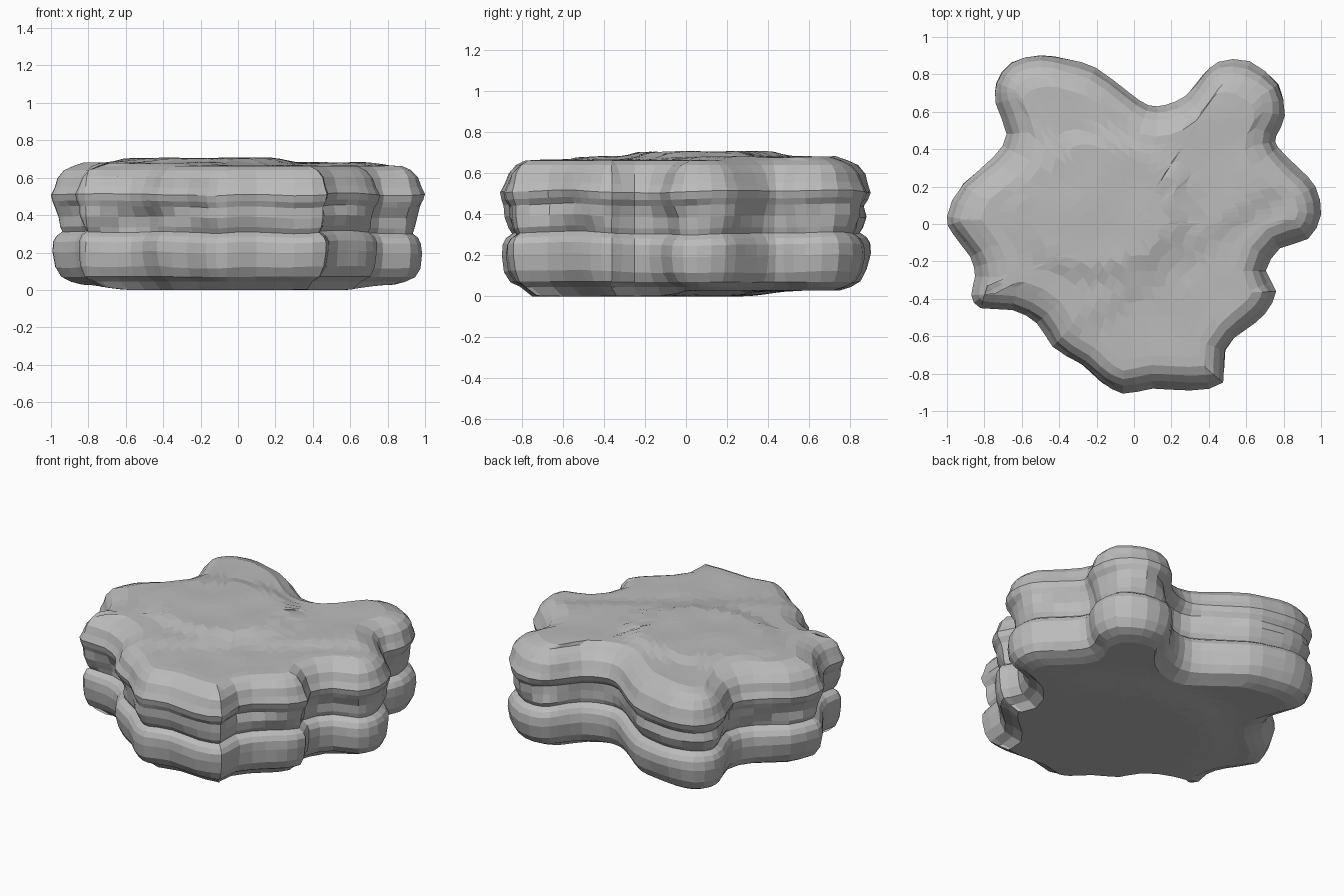
import bpy
import bmesh
from mathutils import Vector, noise

cube = bpy.data.objects.get("Cube")
if cube:
    bpy.data.objects.remove(cube, do_unlink=True)

# Lobed plan outline, counter-clockwise from the left side
OUTLINE = [(1, .05), (.97, .2), (.88, .3), (.77, .41), (.76, .47), (.81, .58),
           (.78, .75), (.62, .87), (.45, .87), (.36, .8), (.27, .69), (.17, .64),
           (.08, .64), (-.02, .71), (-.2, .84), (-.35, .89), (-.5, .91),
           (-.66, .87), (-.75, .76), (-.75, .64), (-.69, .48), (-.75, .36),
           (-.92, .22), (-1, .04), (-.97, -.05), (-.88, -.18), (-.85, -.28),
           (-.87, -.38), (-.82, -.45), (-.65, -.46), (-.52, -.53), (-.44, -.66),
           (-.28, -.76), (-.18, -.86), (-.06, -.91), (.1, -.88), (.3, -.89),
           (.48, -.85), (.5, -.68), (.6, -.57), (.7, -.48), (.76, -.36),
           (.71, -.25), (.78, -.13), (.93, -.08)]

# Wall profile: height, inset, roughness
WALL = [(.045, .1, .01), (.07, .05, .015), (.12, .022, .015), (.2, .008, .015),
        (.255, .012, .015), (.285, .03, .01), (.308, .062, .01), (.335, .045, .03),
        (.39, .025, .06), (.445, .02, .055), (.475, .008, .03), (.51, 0, .025),
        (.55, .02, .02), (.6, .035, .02), (.64, .07, .02), (.662, .12, .015)]
CAP = [.93, .84, .74, .64, .54, .44, .33, .22, .11]


def smooth(t):
    t = min(max(t, 0), 1)
    return t * t * (3 - 2 * t)


def subdivide(points):
    """Double a closed outline with a smooth spline."""
    pts = [Vector((x, y, 0)) for x, y in points]
    n = len(pts)
    out = []
    for i, p in enumerate(pts):
        q = pts[(i + 1) % n]
        out += [p, (p + q) * .5625 - (pts[i - 1] + pts[(i + 2) % n]) * .0625]
    return out


def top_height(p):
    """Two low terraces on the upper face."""
    terrace = smooth((.817 * p.y - .577 * p.x + .36) / .12)
    edge = Vector(((p.x + .19) / .47, (p.y - .1) / .38)).length
    plateau = smooth((1.1 - edge) / .25)
    return .664 + .016 * terrace + .024 * plateau + .008 * noise.noise(p * 4)


def bottom_height(p):
    """Shallow belly under the stone."""
    belly = smooth((1.15 - Vector((p.x / .75, (p.y + .25) / .7)).length) / .4)
    return .028 * (1 - belly)


ring = subdivide(OUTLINE)
count = len(ring)
normals = []
for i in range(count):
    t = ring[(i + 1) % count] - ring[i - 1]
    normals.append(Vector((t.y, -t.x, 0)).normalized())

bm = bmesh.new()


def add_ring(points):
    return [bm.verts.new(p) for p in points]


def bridge(lower, upper):
    for i in range(count):
        j = (i + 1) % count
        bm.faces.new((lower[i], lower[j], upper[j], upper[i]))


# Walls: two stacked bulging layers with a worn seam
walls = []
for z, inset, rough in WALL:
    pts = []
    for p, n in zip(ring, normals):
        s = Vector((p.x * 3.5, p.y * 3.5, z * 7))
        q = p - n * (inset + rough * max(0, noise.noise(s) + .15))
        wave = noise.noise(Vector((p.x * 3, p.y * 3, z * 2 + 9)))
        q.z = z + .018 * wave * smooth(min(z - .04, .66 - z) / .1)
        pts.append(q)
    walls.append(pts)
rings = [add_ring(pts) for pts in walls]
for a, b in zip(rings, rings[1:]):
    bridge(a, b)


# Upper and lower faces
def cap(start, base, height, flip):
    last = start
    for s in CAP:
        pts = [Vector((p.x * s, p.y * s, 0)) for p in base]
        for p in pts:
            p.z = height(p)
        new = add_ring(pts)
        bridge(*((new, last) if flip else (last, new)))
        last = new
    middle = Vector((0, 0, 0))
    middle.z = height(middle)
    centre = bm.verts.new(middle)
    for i in range(count):
        j = (i + 1) % count
        a, b = (last[j], last[i]) if flip else (last[i], last[j])
        bm.faces.new((a, b, centre))


cap(rings[-1], walls[-1], top_height, False)
cap(rings[0], walls[0], bottom_height, True)

bmesh.ops.recalc_face_normals(bm, faces=bm.faces[:])
mesh = bpy.data.meshes.new("layered_rock")
bm.to_mesh(mesh)
bm.free()
rock = bpy.data.objects.new("layered_rock", mesh)
bpy.context.collection.objects.link(rock)

# Plain stone colour
stone = bpy.data.materials.new("grey_stone")
stone.use_nodes = True
colour = (.5, .5, .5, 1)
stone.diffuse_color = colour
stone.node_tree.nodes["Principled BSDF"].inputs["Base Color"].default_value = colour
mesh.materials.append(stone)
